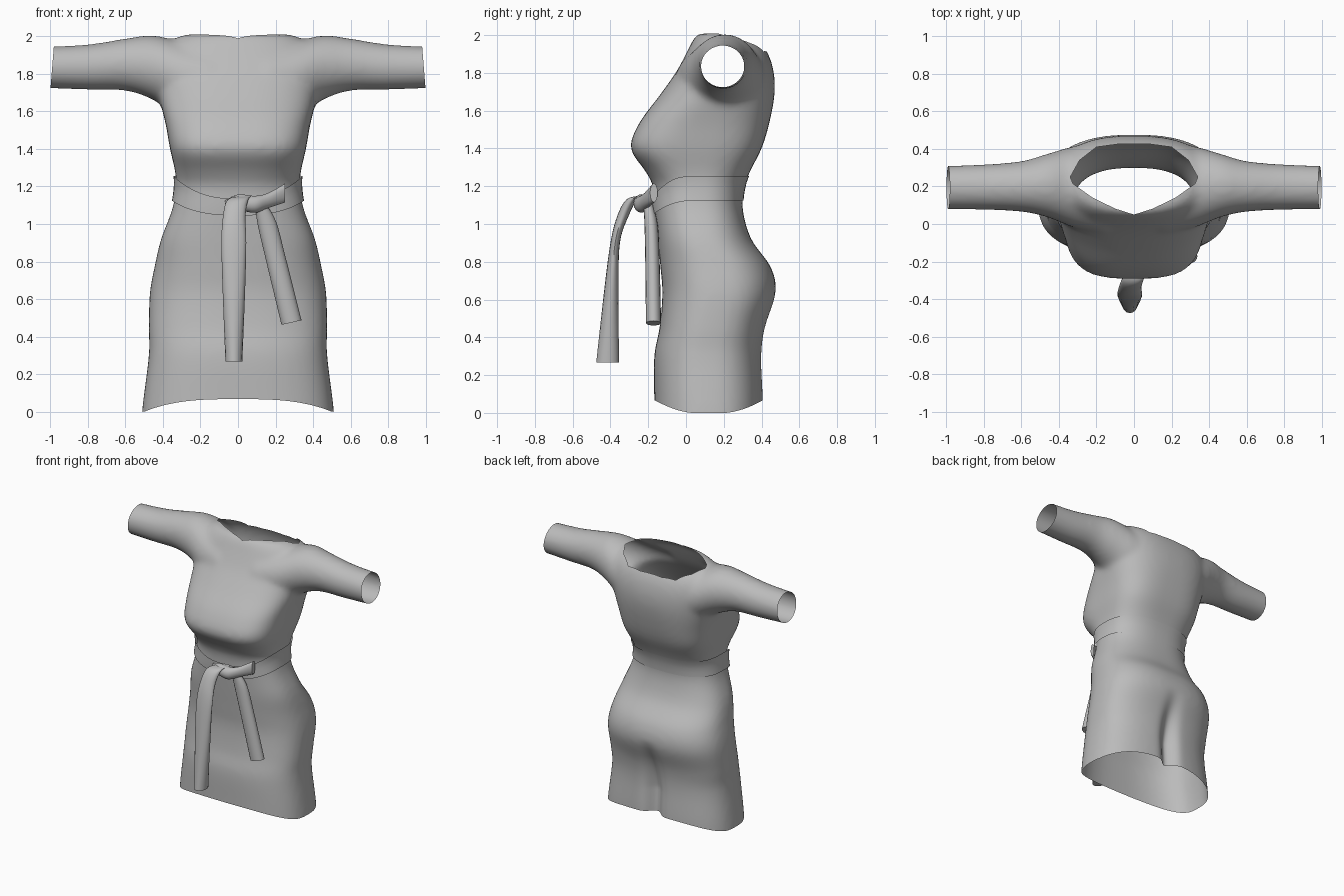
import bpy, bmesh, math
from mathutils import Vector

cube = bpy.data.objects.get("Cube")
if cube:
    bpy.data.objects.remove(cube, do_unlink=True)

cloth = bpy.data.materials.new("grey cloth")
cloth.use_nodes = True
colour = (0.5, 0.5, 0.5, 1)
cloth.diffuse_color = colour
cloth.node_tree.nodes["Principled BSDF"].inputs["Base Color"].default_value = colour


def smooth_rows(rows, steps=5):
    """Catmull-Rom curve through rows of numbers."""
    out = []
    last = len(rows) - 1
    for i in range(last):
        quad = zip(rows[max(i - 1, 0)], rows[i], rows[i + 1], rows[min(i + 2, last)])
        quad = list(quad)
        for k in range(steps):
            t = k / steps
            out.append([b + t * (c - a) / 2 + t * t * (a - 2.5 * b + 2 * c - d / 2)
                        + t ** 3 * (1.5 * (b - c) + (d - a) / 2) for a, b, c, d in quad])
    out.append(list(rows[-1]))
    return out


def loft(bm, rings, caps=True):
    """Skin a list of point rings."""
    loops = [[bm.verts.new(p) for p in ring] for ring in rings]
    n = len(loops[0])
    for a, b in zip(loops, loops[1:]):
        for i in range(n):
            j = (i + 1) % n
            bm.faces.new((a[i], a[j], b[j], b[i]))
    if caps:
        bm.faces.new(loops[0])
        bm.faces.new(loops[-1])


def add_object(name, bm):
    bmesh.ops.recalc_face_normals(bm, faces=bm.faces)
    mesh = bpy.data.meshes.new(name)
    bm.to_mesh(mesh)
    bm.free()
    mesh.materials.append(cloth)
    for p in mesh.polygons:
        p.use_smooth = True
    obj = bpy.data.objects.new(name, mesh)
    bpy.context.collection.objects.link(obj)
    return obj


def angles(n):
    return [math.tau * i / n for i in range(n)]


def power(v, n):
    return math.copysign(abs(v) ** (2 / n), v)


# Torso and skirt: height, half width, front y, back y, squareness
torso = smooth_rows([
    (-.1, .525, -.165, .41, 2.6),
    (.08, .51, -.168, .41, 2.6),
    (.3, .475, -.168, .402, 2.6),
    (.45, .475, -.14, .42, 2.6),
    (.63, .47, -.125, .475, 2.5),
    (.77, .445, -.135, .45, 2.5),
    (.92, .41, -.15, .345, 2.5),
    (1.08, .35, -.165, .3, 2.5),
    (1.2, .33, -.175, .31, 2.5),
    (1.28, .335, -.215, .34, 2.8),
    (1.4, .362, -.292, .4, 3.2),
    (1.53, .385, -.25, .44, 3),
    (1.68, .42, -.14, .468, 2.6),
    (1.8, .43, -.055, .465, 2.5),
    (1.9, .42, 0, .435, 2.4),
    (1.97, .37, .035, .38, 2.2),
    (2.01, .28, .065, .28, 2)])


def torso_point(z, a, off=0):
    """Point on the torso outline at height z, pushed out by off."""
    lo, hi = next((p, q) for p, q in zip(torso, torso[1:]) if q[0] >= z or q is torso[-1])
    t = (z - lo[0]) / (hi[0] - lo[0])
    _, w, front, back, n = [p + t * (q - p) for p, q in zip(lo, hi)]
    return Vector(((w + off) * power(math.cos(a), n),
                   (front + back) / 2 + ((back - front) / 2 + off) * power(math.sin(a), n), z))


bm = bmesh.new()
loft(bm, [[torso_point(r[0], a) for a in angles(64)] for r in torso])

# Sleeves: x, top z, bottom z, front y, back y
sleeve = smooth_rows([
    (.15, 1.95, 1.56, -.06, .44),
    (.32, 1.978, 1.585, -.02, .415),
    (.46, 2.005, 1.665, .035, .375),
    (.6, 1.988, 1.71, .065, .335),
    (.8, 1.957, 1.715, .075, .318),
    (1.06, 1.943, 1.725, .078, .308)])
for side in (-1, 1):
    loft(bm, [[(side * x, (f + b) / 2 + (b - f) / 2 * math.cos(a),
                (top + low) / 2 + (top - low) / 2 * math.sin(a)) for a in angles(32)]
              for x, top, low, f, b in sleeve])

# Fuse torso and sleeves into one smooth skin
shell = add_object("fused_shell", bm)
remesh = shell.modifiers.new("fuse", 'REMESH')
remesh.mode = 'VOXEL'
remesh.voxel_size = .018
relax = shell.modifiers.new("relax", 'SMOOTH')
relax.factor = .5
relax.iterations = 10
fused = bpy.data.meshes.new_from_object(
    shell.evaluated_get(bpy.context.evaluated_depsgraph_get()))
bpy.data.objects.remove(shell, do_unlink=True)
bm = bmesh.new()
bm.from_mesh(fused)
bpy.data.meshes.remove(fused)


def cut(faces, co, no, clear=False):
    geom = {e for f in faces for e in (*f.verts, *f.edges, f)}
    bmesh.ops.bisect_plane(bm, geom=list(geom), plane_co=co, plane_no=no, clear_outer=clear)


# Open the hem and the cuffs
cut(bm.faces, (0, 0, .067), (0, 0, -1), True)
for side in (-1, 1):
    cut(bm.faces, (side * .99, 0, 1.835), (side, 0, .08), True)

# Open the neck along a convex outline
half = [(0, .05), (.1, .082), (.22, .14), (.325, .215), (.34, .25), (.29, .34), (.2, .41), (.09, .425)]
outline = half + [(-x, y) for x, y in reversed(half[1:])]
planes = []
for p, q in zip(outline, outline[1:] + outline[:1]):
    planes.append((Vector((*p, 0)), Vector((q[1] - p[1], p[0] - q[0], 0)).normalized()))


def near_neck(f, margin):
    c = f.calc_center_median()
    return c.z > 1.8 and all((c - co).dot(no) < margin for co, no in planes)


for co, no in planes:
    cut([f for f in bm.faces if near_neck(f, .04)], co, no)
bmesh.ops.delete(bm, geom=[f for f in bm.faces if near_neck(f, 0)], context='FACES')

# Dip the hem at the sides and press in the fold at the back
for v in bm.verts:
    x, y, z = v.co
    if z < .3:
        v.co.z -= .067 * min(1, abs(x) / .5) ** 3 * (1 - (z - .067) / .233)
    if z < .65 and y > .15:
        v.co.y -= .07 * math.exp(-(x / .06) ** 2) * min(1, (.65 - z) / .4)
add_object("dress_body", bm)

# Waist belt, hugging the torso and dipping to the knot
bm = bmesh.new()
rings = []
for k in range(5):
    ring = []
    for a in angles(72):
        dip = max(0, -math.sin(a)) ** 2
        z = 1.19 - .1 * dip + (k / 4 - .5) * (.13 - .04 * dip)
        ring.append(torso_point(z, a, .006 + .012 * (1 - math.sin(a)) / 2))
    rings.append(ring)
loft(bm, rings, caps=False)
add_object("waist_belt", bm)


def ribbon(name, rows, axis):
    """Soft flat tube; rows give the centre and two half sizes across the axis."""
    bm = bmesh.new()
    rings = []
    for x, y, z, wide, deep in smooth_rows(rows):
        rings.append([Vector((x, y, z)) + axis * wide * math.cos(a)
                      + Vector((0, deep * math.sin(a), 0)) for a in angles(16)])
    loft(bm, rings)
    obj = add_object(name, bm)
    bpy.ops.object.select_all(action='DESELECT')
    obj.select_set(True)
    bpy.context.view_layer.objects.active = obj
    bpy.ops.object.shade_smooth_by_angle(angle=math.radians(50))


# Knot and hanging sash ends
ribbon("knot_wrap", [(-.07, -.2, 1.09, .035, .02), (0, -.235, 1.115, .042, .035),
                     (.09, -.235, 1.105, .045, .04), (.16, -.21, 1.125, .04, .03),
                     (.25, -.17, 1.165, .05, .02)], Vector((0, 0, 1)))
ribbon("long_sash_end", [(.05, -.22, 1.15, .03, .02), (0, -.285, 1.13, .055, .03),
                         (-.02, -.335, 1.04, .06, .03), (-.022, -.375, .9, .066, .025),
                         (-.022, -.395, .65, .06, .038), (-.022, -.415, .268, .045, .06)],
       Vector((1, 0, 0)))
ribbon("short_sash_end", [(.12, -.2, 1.1, .03, .025), (.155, -.185, 1, .05, .035),
                          (.2, -.178, .82, .053, .038), (.285, -.172, .475, .055, .04)],
       Vector((.97, 0, .22)))
